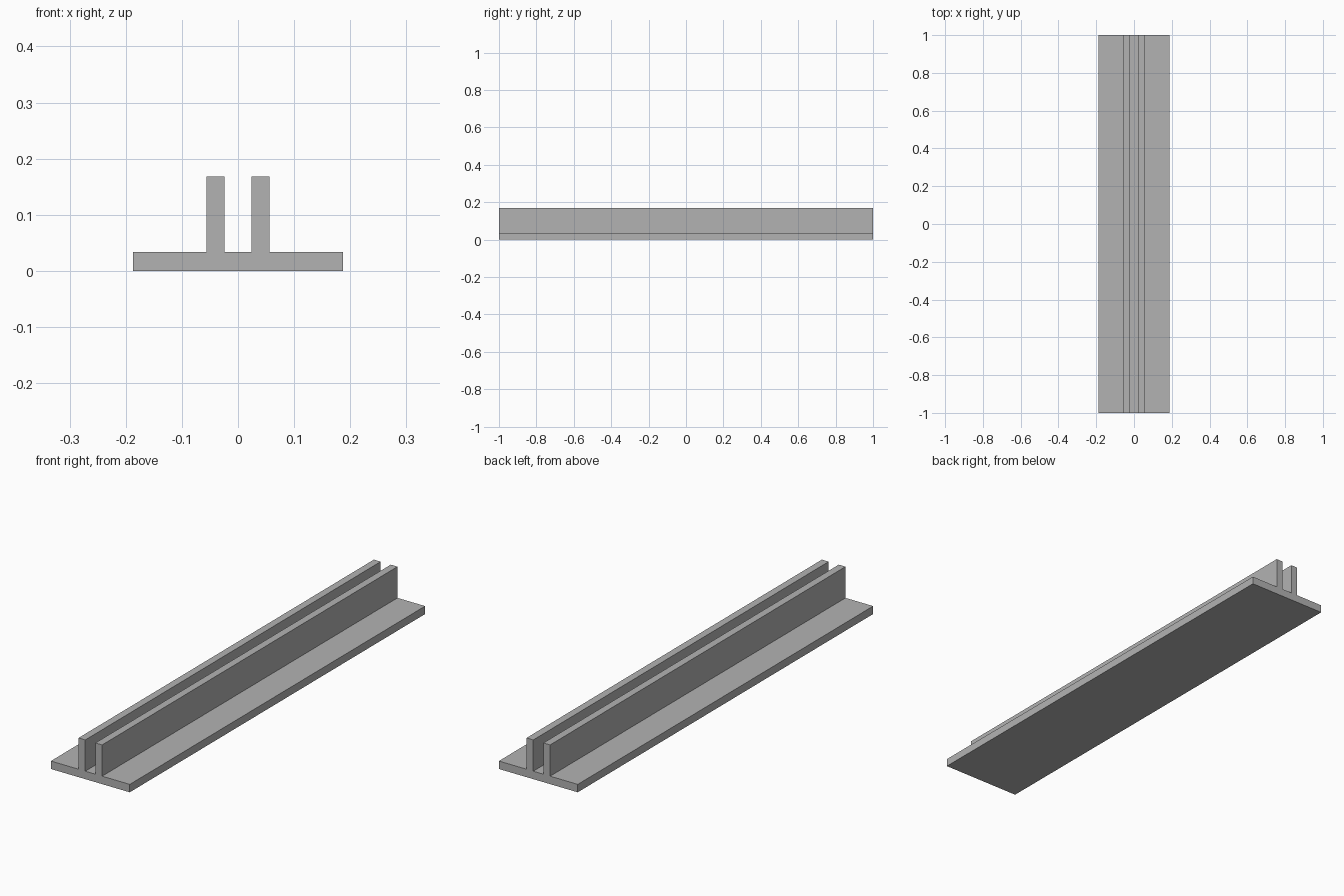
import bpy
import bmesh

cube = bpy.data.objects.get("Cube")
if cube:
    bpy.data.objects.remove(cube, do_unlink=True)

HALF_LENGTH = 1.0
BASE_HALF, BASE_TOP = 0.187, 0.034
RIB_INNER, RIB_OUTER, RIB_TOP = 0.024, 0.056, 0.168

# Plain grey material
grey = bpy.data.materials.new("plain grey")
grey.use_nodes = True
colour = (0.45, 0.45, 0.45, 1.0)
grey.diffuse_color = colour
grey.node_tree.nodes["Principled BSDF"].inputs["Base Color"].default_value = colour

# Right half of the section, from the base corner up and over the rib
half = [
    (BASE_HALF, 0),
    (BASE_HALF, BASE_TOP),
    (RIB_OUTER, BASE_TOP),
    (RIB_OUTER, RIB_TOP),
    (RIB_INNER, RIB_TOP),
    (RIB_INNER, BASE_TOP),
]
profile = half + [(-x, z) for x, z in reversed(half)]

# Twin-ribbed rail: the mirrored section extruded along its length
bm = bmesh.new()
section = bm.faces.new([bm.verts.new((x, -HALF_LENGTH, z)) for x, z in profile])
extruded = bmesh.ops.extrude_face_region(bm, geom=[section], use_keep_orig=True)
far_verts = [v for v in extruded["geom"] if isinstance(v, bmesh.types.BMVert)]
bmesh.ops.translate(bm, verts=far_verts, vec=(0, 2 * HALF_LENGTH, 0))
bmesh.ops.recalc_face_normals(bm, faces=bm.faces)

mesh = bpy.data.meshes.new("twin_rib_rail")
bm.to_mesh(mesh)
bm.free()
mesh.materials.append(grey)
rail = bpy.data.objects.new("twin_rib_rail", mesh)
bpy.context.collection.objects.link(rail)
